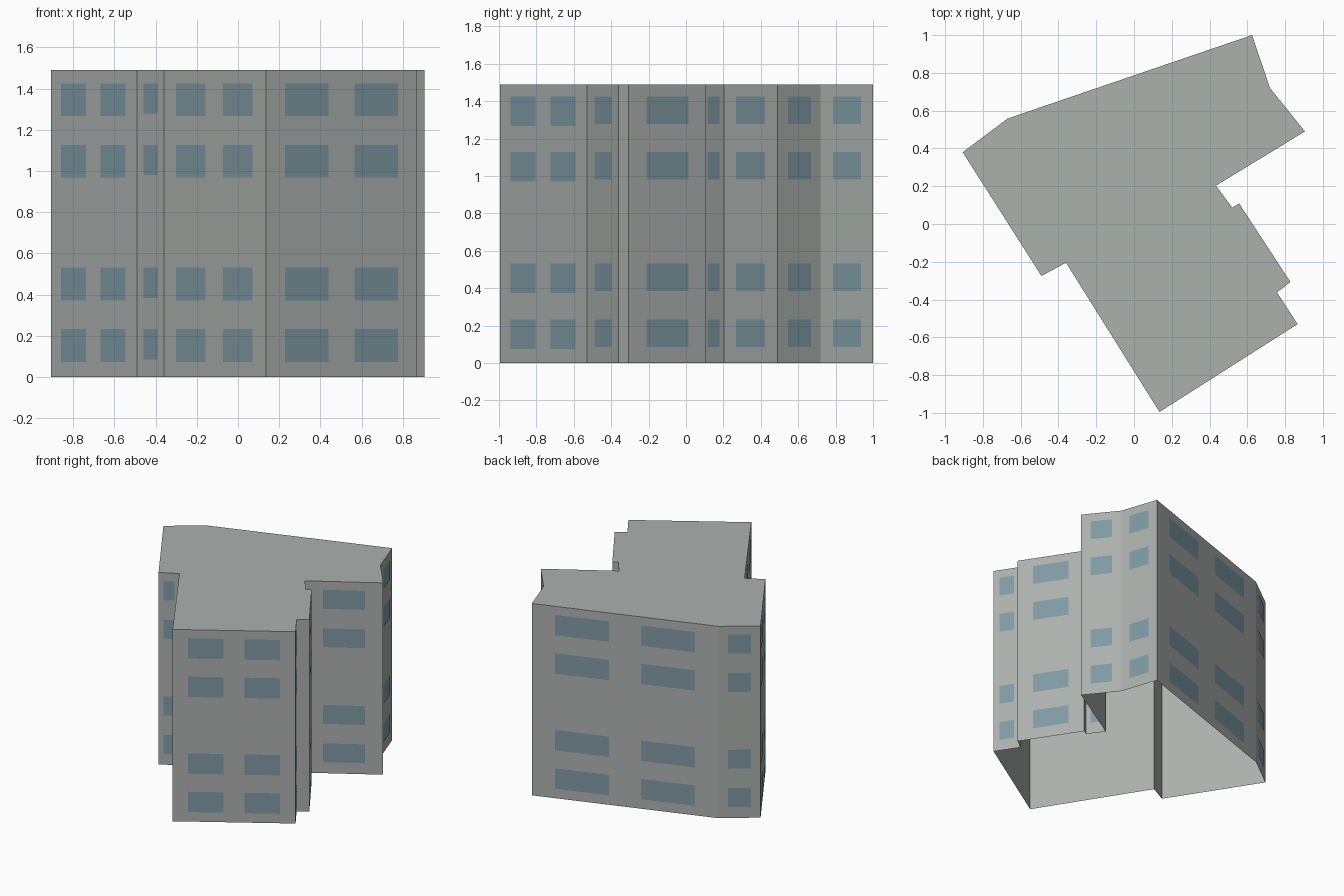
import bpy
import bmesh
from mathutils import Vector

cube = bpy.data.objects.get("Cube")
if cube:
    bpy.data.objects.remove(cube, do_unlink=True)

# Overall dimensions
HEIGHT = 1.49
STOREY = HEIGHT / 5
GLAZED_STOREYS = (0, 1, 3, 4)
PLATE_GAP = 0.003

# Footprint corners, counter-clockwise
OUTLINE = [(-0.907, 0.38), (-0.49, -0.275), (-0.36, -0.205), (0.135, -0.995),
           (0.866, -0.53), (0.757, -0.362), (0.828, -0.307), (0.557, 0.108),
           (0.52, 0.087), (0.434, 0.203), (0.905, 0.49), (0.72, 0.72),
           (0.625, 1.0), (-0.67, 0.558)]


def make_material(name, color):
    mat = bpy.data.materials.new(name)
    mat.use_nodes = True
    mat.diffuse_color = color
    mat.node_tree.nodes["Principled BSDF"].inputs["Base Color"].default_value = color
    return mat


def make_object(name, bm, mat):
    mesh = bpy.data.meshes.new(name)
    bm.to_mesh(mesh)
    bm.free()
    mesh.materials.append(mat)
    obj = bpy.data.objects.new(name, mesh)
    bpy.context.collection.objects.link(obj)
    return obj


def window_spans(length):
    """Fractions of the wall length covered by windows."""
    if length > 0.7:
        return [(0.125, 0.415), (0.585, 0.875)], 0.075
    if length > 0.12:
        return [(0.23, 0.77)], 0.086
    return [], 0


concrete = make_material("grey concrete", (0.41, 0.44, 0.42, 1))
glass = make_material("blue grey glass", (0.21, 0.325, 0.37, 1))
corners = [Vector((x, y, 0)) for x, y in OUTLINE]
walls = list(zip(corners, corners[1:] + corners[:1]))
up = Vector((0, 0, 1))

# Building shell: walls and flat roof, open underneath
bm = bmesh.new()
base = [bm.verts.new(c) for c in corners]
top = [bm.verts.new(c + up * HEIGHT) for c in corners]
for i in range(len(base)):
    j = (i + 1) % len(base)
    bm.faces.new((base[i], base[j], top[j], top[i]))
bm.faces.new(top)
make_object("building_shell", bm, concrete)

# Window panes: thin plates on every wall wide enough to hold them
bm = bmesh.new()
for start, end in walls:
    along = end - start
    outward = along.cross(up).normalized() * PLATE_GAP
    spans, sill = window_spans(along.length)
    for a, b in spans:
        for storey in GLAZED_STOREYS:
            low = up * (storey * STOREY + sill)
            high = up * (storey * STOREY + 0.233)
            left = start + along * a + outward
            right = start + along * b + outward
            bm.faces.new([bm.verts.new(p) for p in
                          (left + low, right + low, right + high, left + high)])
make_object("window_panes", bm, glass)
